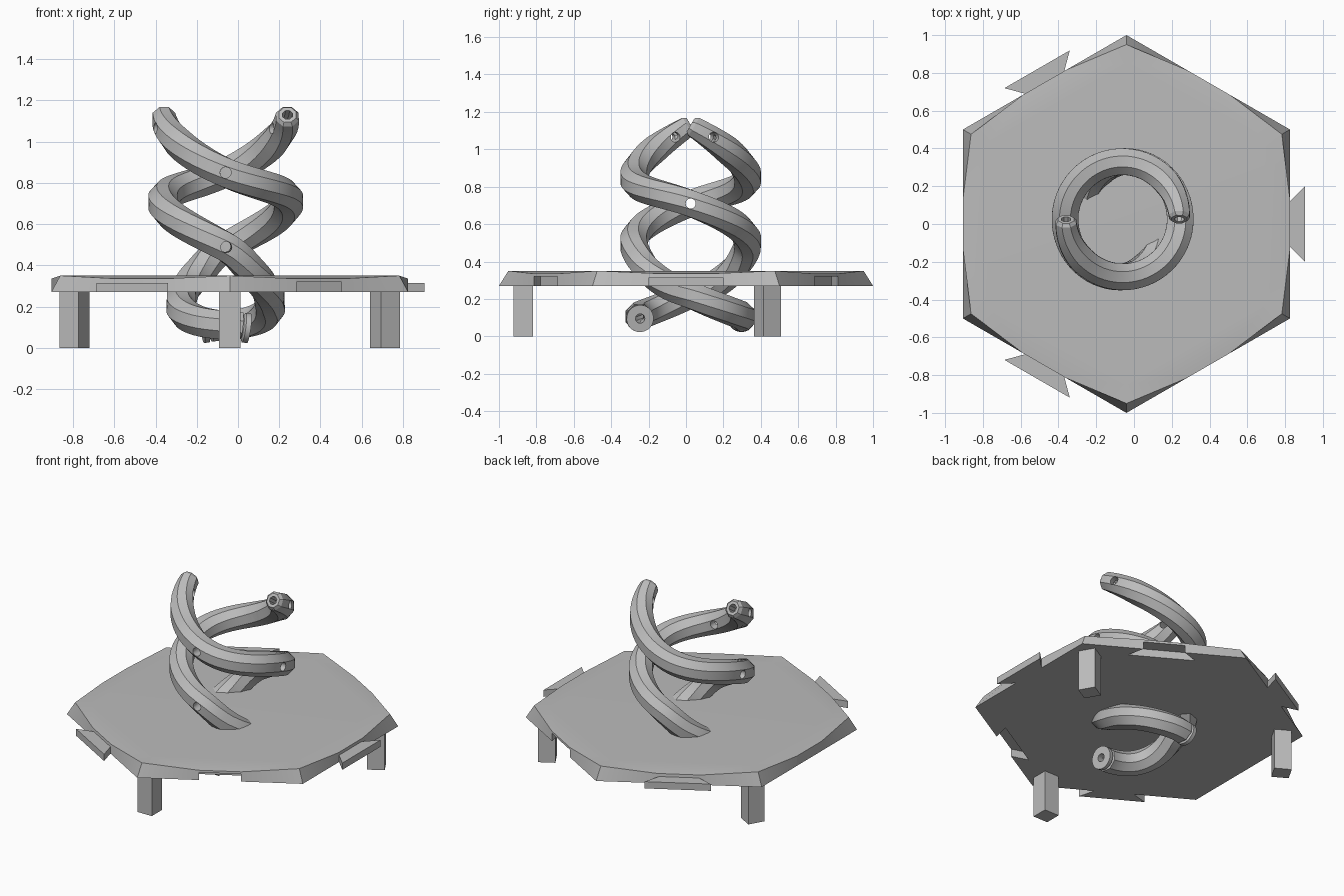
import bpy, bmesh, math
from mathutils import Vector, Matrix

cube = bpy.data.objects.get("Cube")
if cube:
    bpy.data.objects.remove(cube, do_unlink=True)

grey = bpy.data.materials.new("plain_grey")
grey.use_nodes = True
grey.diffuse_color = (0.5, 0.5, 0.5, 1)
grey.node_tree.nodes["Principled BSDF"].inputs["Base Color"].default_value = (0.5, 0.5, 0.5, 1)

PLATE_X = -0.04
Z_LOW, Z_TOP, Z_EDGE = 0.27, 0.35, 0.335
APOTHEM = math.cos(math.radians(30))


def finish(name, bm, smooth=False):
    bmesh.ops.recalc_face_normals(bm, faces=bm.faces)
    mesh = bpy.data.meshes.new(name)
    bm.to_mesh(mesh)
    bm.free()
    mesh.materials.append(grey)
    ob = bpy.data.objects.new(name, mesh)
    bpy.context.collection.objects.link(ob)
    if smooth:
        shade(ob)
    return ob


def activate(ob):
    bpy.ops.object.select_all(action='DESELECT')
    ob.select_set(True)
    bpy.context.view_layer.objects.active = ob


def shade(ob):
    activate(ob)
    bpy.ops.object.shade_smooth_by_angle(angle=math.radians(30))


def cut(target, cutters):
    activate(target)
    for c in cutters:
        mod = target.modifiers.new("cut", 'BOOLEAN')
        mod.operation = 'DIFFERENCE'
        mod.solver = 'EXACT'
        mod.object = c
        bpy.ops.object.modifier_apply(modifier=mod.name)
        bpy.data.objects.remove(c, do_unlink=True)


def prism(name, outline, z0, z1, angle):
    """Extruded outline, turned about the plate centre."""
    bm = bmesh.new()
    face = bm.faces.new([bm.verts.new((x, y, z0)) for x, y in outline])
    ext = bmesh.ops.extrude_face_region(bm, geom=[face])
    top = [v for v in ext["geom"] if isinstance(v, bmesh.types.BMVert)]
    bmesh.ops.translate(bm, verts=top, vec=(0, 0, z1 - z0))
    turn = Matrix.Translation((PLATE_X, 0, 0)) @ Matrix.Rotation(math.radians(angle), 4, 'Z')
    bm.transform(turn)
    return finish(name, bm)


def dovetail(name, inner, outer, narrow, wide, z0, z1, angle):
    return prism(name, [(inner, -narrow), (outer, -wide), (outer, wide), (inner, narrow)],
                 z0, z1, angle)


# Hexagonal plate with chamfered corners
def plate():
    bm = bmesh.new()

    def ring(radius, z):
        return [bm.verts.new((PLATE_X + radius * math.cos(a), radius * math.sin(a), z))
                for a in (math.radians(30 + 60 * i) for i in range(6))]

    def edge_points(z, half=0.13):
        out = []
        for i in range(6):
            a = math.radians(60 * (i + 1))
            n, t = Vector((math.cos(a), math.sin(a), 0)), Vector((-math.sin(a), math.cos(a), 0))
            out.append([bm.verts.new(n * APOTHEM + t * s * half + Vector((PLATE_X, 0, z)))
                        for s in (-1, 1)])
        return out

    base, corner, inner = ring(1, Z_LOW), ring(0.95, Z_TOP), ring(0.85, Z_TOP)
    low, high = edge_points(Z_LOW), edge_points(Z_EDGE)
    bottom = []
    for i in range(6):
        j = (i + 1) % 6
        (l1, l2), (h1, h2) = low[i], high[i]
        bottom += [base[i], l1, l2]
        for f in ((base[i], l1, h1, corner[i]), (l1, l2, h2, h1), (l2, base[j], corner[j], h2),
                  (inner[i], corner[i], h1), (inner[i], h1, h2, inner[j]),
                  (inner[j], h2, corner[j])):
            bm.faces.new(f)
    bm.faces.new(inner)
    bm.faces.new(bottom)
    return finish("plate", bm)


base_plate = plate()
cut(base_plate, [dovetail("notch", APOTHEM + 0.002, APOTHEM - 0.085, 0.125, 0.205,
                          Z_LOW - 0.02, 0.32, a) for a in (60, 180, 300)])
shade(base_plate)

# Dovetail tabs and square legs
for i in range(3):
    dovetail("tab_%d" % i, APOTHEM - 0.005, APOTHEM + 0.08, 0.115, 0.2, Z_LOW, 0.315, 120 * i)
    h = 0.053
    prism("leg_%d" % i, [(0.87 - h, -h), (0.87 + h, -h), (0.87 + h, h), (0.87 - h, h)],
          0, Z_LOW + 0.005, 270 + 120 * i)


# Spiral path: angle, radius and height, from the top end down
CENTRE = Vector((-0.06, 0.025, 0))
KNOTS = [(0, 0.30, 1.13), (90, 0.305, 0.85), (180, 0.305, 0.71), (270, 0.305, 0.49),
         (300, 0.27, 0.36), (330, 0.235, 0.27), (360, 0.215, 0.22), (420, 0.26, 0.13),
         (465, 0.285, 0.10)]


def smooth_value(u, k):
    def slope(i):
        a, b = KNOTS[max(i - 1, 0)], KNOTS[min(i + 1, len(KNOTS) - 1)]
        return (b[k] - a[k]) / (b[0] - a[0])
    i = max(n for n in range(len(KNOTS) - 1) if KNOTS[n][0] <= max(u, 0))
    p, q = KNOTS[i], KNOTS[i + 1]
    d = q[0] - p[0]
    t = (u - p[0]) / d
    return ((2*t**3 - 3*t**2 + 1) * p[k] + (t**3 - 2*t**2 + t) * d * slope(i)
            + (3*t**2 - 2*t**3) * q[k] + (t**3 - t**2) * d * slope(i + 1))


def point(u, start):
    a, r = math.radians(u + start), smooth_value(u, 1)
    return CENTRE + Vector((r * math.cos(a), r * math.sin(a), smooth_value(u, 2)))


def frame(u, start):
    pos = point(u, start)
    tangent = (point(u + 0.5, start) - point(u - 0.5, start)).normalized()
    a = math.radians(u + start)
    out = Vector((math.cos(a), math.sin(a), 0))
    out = (out - tangent * out.dot(tangent)).normalized()
    return pos, tangent, out


def hollow_loft(name, stations, sides, bore):
    """Tube through (position, tangent, outward, radius) stations with a bore."""
    bm = bmesh.new()
    skins = []
    for hollow in (False, True):
        skin = []
        for pos, tan, out, rad in stations:
            r, up = (bore if hollow else rad), tan.cross(out)
            skin.append([bm.verts.new(pos + r * (math.cos(a) * out + math.sin(a) * up))
                         for a in (2 * math.pi * (k + 0.5) / sides for k in range(sides))])
        skins.append(skin)
    loop = skins[0] + skins[1][::-1]
    for n, ra in enumerate(loop):
        rb = loop[(n + 1) % len(loop)]
        for k in range(sides):
            m = (k + 1) % sides
            bm.faces.new((ra[k], ra[m], rb[m], rb[k]))
    return finish(name, bm)


def strand(label, start):
    # Octagonal tube with a tapered nose at the top
    angles = [0, 3] + list(range(8, 465, 6)) + [465]
    stations = []
    for u in angles:
        radius = 0.045 if u == 0 else min(0.076, 0.058 + 0.018 * u / 40)
        stations.append((*frame(u, start), radius))
    tube = hollow_loft("spiral_" + label, stations, 8, 0.026)

    # Small radial holes
    drills = []
    for u in (20, 90, 180, 270):
        pos, _, out = frame(u, start)
        bm = bmesh.new()
        bmesh.ops.create_cone(bm, cap_ends=True, segments=16, radius1=0.027, radius2=0.027,
                              depth=0.24)
        turn = out.to_track_quat('Z', 'Y').to_matrix().to_4x4()
        bm.transform(Matrix.Translation(pos) @ turn)
        drills.append(finish("drill", bm))
    cut(tube, drills)
    shade(tube)

    # Round collar at the bottom end
    pos, tan, out = frame(464, start)
    profile = [(-0.01, 0.055), (0.012, 0.055), (0.02, 0.073), (0.045, 0.073)]
    collar = hollow_loft("collar_" + label,
                         [(pos + tan * d, tan, out, r) for d, r in profile], 24, 0.025)
    shade(collar)


strand("first", 0)
strand("second", 180)
